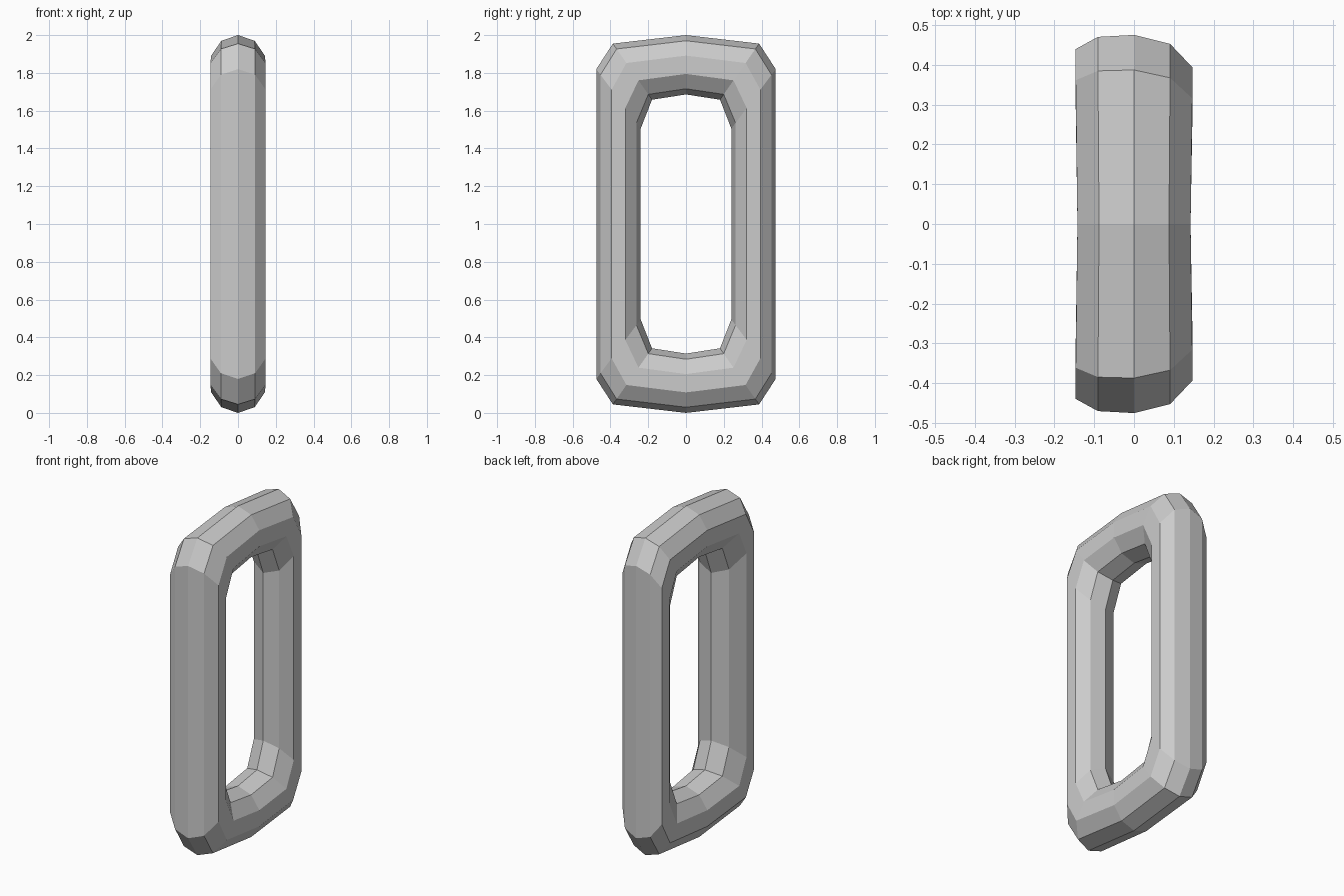
import bpy, bmesh
from math import sin, cos, pi

if "Cube" in bpy.data.objects:
    bpy.data.objects.remove(bpy.data.objects["Cube"])

SIDES = 10
R = 0.154
# Quarter of the link: (outer y, outer z, inner y, inner z, x scale), z from the middle
quarter = [(0.0, 1.0, 0.0, 0.686, 0.97),
           (0.387, 0.955, 0.18, 0.658, 1.0),
           (0.475, 0.82, 0.24, 0.505, 1.0)]


def flip(st, fy, fz):
    oy, oz, iy, iz, s = st
    return (oy * fy, oz * fz, iy * fy, iz * fz, s)


# Full loop of cross-sections by mirroring the quarter
a, b, c = quarter
loop = [a, b, c, flip(c, 1, -1), flip(b, 1, -1), flip(a, 1, -1),
        flip(b, -1, -1), flip(c, -1, -1), flip(c, -1, 1), flip(b, -1, 1)]

bm = bmesh.new()
rings = []
for oy, oz, iy, iz, s in loop:
    side = (oy > 0) - (oy < 0)
    ring = []
    for k in range(SIDES):
        t = 2 * pi * k / SIDES
        x = R * s * sin(t)
        w = (1 + cos(t)) / 2
        # the left face of the link is splayed slightly outwards
        splay = 0.046 * (x / -0.147) ** 2 if x < -0.01 else 0
        ring.append(bm.verts.new((x, iy + (oy - iy) * w + side * splay,
                                  1 + iz + (oz - iz) * w)))
    rings.append(ring)

# Skin neighbouring cross-sections
for i, r0 in enumerate(rings):
    r1 = rings[(i + 1) % len(rings)]
    for k in range(SIDES):
        n = (k + 1) % SIDES
        bm.faces.new((r0[k], r0[n], r1[n], r1[k]))
bmesh.ops.recalc_face_normals(bm, faces=bm.faces)

mesh = bpy.data.meshes.new("chain_link")
bm.to_mesh(mesh)
bm.free()
bpy.context.collection.objects.link(bpy.data.objects.new("chain_link", mesh))
